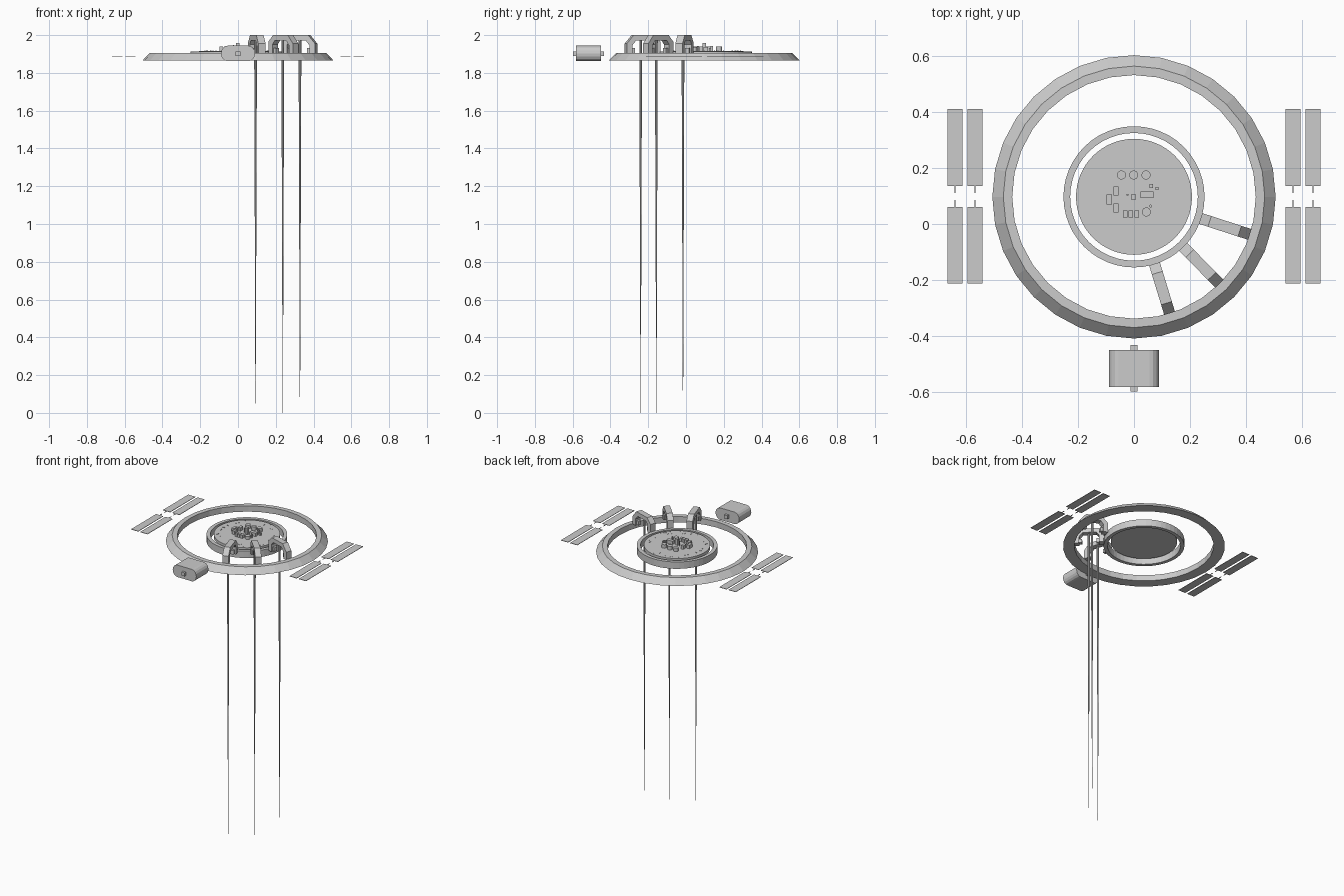
import bpy, bmesh, math, random
from mathutils import Matrix, Vector

if "Cube" in bpy.data.objects:
    bpy.data.objects.remove(bpy.data.objects["Cube"])

CY = 0.097  # y centre of the rings


def make(name, bm):
    bmesh.ops.recalc_face_normals(bm, faces=bm.faces)
    me = bpy.data.meshes.new(name)
    bm.to_mesh(me)
    bm.free()
    ob = bpy.data.objects.new(name, me)
    bpy.context.collection.objects.link(ob)
    return ob


def ring(name, profile, n, centre=(0, CY)):
    # revolve a closed (radius, z) profile
    bm = bmesh.new()
    loops = [[bm.verts.new((centre[0] + r * math.cos(2 * math.pi * i / n),
                            centre[1] + r * math.sin(2 * math.pi * i / n), z))
              for r, z in profile] for i in range(n)]
    m = len(profile)
    for i in range(n):
        a, b = loops[i], loops[(i + 1) % n]
        for j in range(m):
            k = (j + 1) % m
            bm.faces.new((a[j], b[j], b[k], a[k]))
    return make(name, bm)


def box(name, x0, x1, y0, y1, z0, z1):
    bm = bmesh.new()
    bmesh.ops.create_cube(bm, size=1)
    for v in bm.verts:
        v.co = Vector(((x0 + x1) / 2 + v.co.x * (x1 - x0),
                       (y0 + y1) / 2 + v.co.y * (y1 - y0),
                       (z0 + z1) / 2 + v.co.z * (z1 - z0)))
    return make(name, bm)


def cyl(name, x, y, z0, z1, r0, r1=None, n=24):
    bm = bmesh.new()
    bmesh.ops.create_cone(bm, cap_ends=True, segments=n, radius1=r0,
                          radius2=r0 if r1 is None else r1, depth=z1 - z0,
                          matrix=Matrix.Translation((x, y, (z0 + z1) / 2)))
    return make(name, bm)


def extrude(name, pts, width, matrix):
    # extrude a closed 2D (x, z) outline along y, centred on y = 0
    bm = bmesh.new()
    f = bm.faces.new([bm.verts.new((x, -width / 2, z)) for x, z in pts])
    out = bmesh.ops.extrude_face_region(bm, geom=[f])
    bmesh.ops.translate(bm, vec=(0, width, 0),
                        verts=[v for v in out["geom"] if isinstance(v, bmesh.types.BMVert)])
    bm.transform(matrix)
    return make(name, bm)


# Outer hull ring, inner ring and central deck
ring("outer_ring", [(0.506, 1.865), (0.467, 1.905), (0.435, 1.905), (0.435, 1.865)], 32)
ring("inner_ring", [(0.252, 1.865), (0.252, 1.912), (0.228, 1.912), (0.228, 1.865)], 48)
cyl("deck_disc", 0, CY, 1.893, 1.915, 0.207, n=64)

# Three arched arms bridging the rings, each with brackets
arch = [(0.25, 1.90), (0.25, 1.965), (0.284, 2.0), (0.397, 2.0), (0.435, 1.955), (0.435, 1.90),
        (0.405, 1.90), (0.405, 1.945), (0.383, 1.972), (0.298, 1.972), (0.28, 1.95), (0.28, 1.90)]
for i, deg in enumerate((-18, -45.5, -73)):
    m = Matrix.Translation((0, CY, 0)) @ Matrix.Rotation(math.radians(deg), 4, 'Z')
    extrude(f"arch_arm_{i}", arch, 0.04, m)
    for side, (a, b) in {"inner": (0.28, 0.297), "outer": (0.388, 0.405)}.items():
        extrude(f"arm_bracket_{side}_{i}", [(a, 1.905), (b, 1.905), (b, 1.932), (a, 1.932)], 0.022, m)

# Long tapered tethers hanging to the ground
for i, (x, y) in enumerate(((0.328, -0.016), (0.237, -0.157), (0.093, -0.24))):
    cyl(f"tether_{i}", x, y, 0, 1.975, 0.0008, 0.0075, n=8)

# Front capsule with rounded sides and end pins
cap = []
for cx, start in ((0.055, -90), (-0.055, 90)):
    for k in range(9):
        a = math.radians(start + k * 22.5)
        cap.append((cx + 0.035 * math.cos(a), 1.903 + 0.041 * math.sin(a)))
extrude("capsule_body", cap, 0.132, Matrix.Translation((0, -0.516, 0)))
for nm, y0, y1 in (("back", -0.452, -0.433), ("front", -0.598, -0.58)):
    box(f"capsule_pin_{nm}", -0.012, 0.012, y0, y1, 1.89, 1.914)

# Solar panels on both sides with connecting struts
for s, sn in ((-1, "left"), (1, "right")):
    for c, cx in enumerate((0.5685, 0.639)):
        for nm, y0, y1 in (("back", 0.135, 0.41), ("front", -0.212, 0.06)):
            box(f"solar_panel_{sn}_{nm}_{c}", s * cx - 0.027, s * cx + 0.027, y0, y1, 1.884, 1.887)
        for nm, y0, y1 in (("back", 0.111, 0.135), ("front", 0.06, 0.085)):
            box(f"panel_strut_{sn}_{nm}_{c}", s * cx - 0.002, s * cx + 0.002, y0, y1, 1.884, 1.887)

# Deck equipment: round tanks
T = 1.912
for i, (x, y, r, h) in enumerate(((-0.045, 0.175, 0.016, 0.027), (-0.001, 0.175, 0.016, 0.027),
                                  (0.043, 0.175, 0.016, 0.027), (0.044, 0.043, 0.016, 0.024),
                                  (0.059, 0.064, 0.005, 0.03))):
    cyl(f"deck_tank_{i}", x, y, T, T + h, r)

# Deck equipment: square blocks (x, y, half width, half depth, height)
for i, (x, y, w, d, h) in enumerate((
        (-0.032, 0.036, 0.008, 0.013, 0.024), (-0.011, 0.036, 0.008, 0.013, 0.024),
        (0.009, 0.036, 0.008, 0.013, 0.024), (-0.064, 0.118, 0.009, 0.016, 0.027),
        (-0.089, 0.088, 0.010, 0.018, 0.027), (-0.064, 0.057, 0.009, 0.016, 0.027),
        (-0.001, 0.097, 0.009, 0.009, 0.046), (-0.023, 0.104, 0.003, 0.003, 0.036),
        (0.046, 0.104, 0.023, 0.012, 0.026), (0.061, 0.136, 0.006, 0.007, 0.03),
        (0.082, 0.127, 0.005, 0.006, 0.02))):
    box(f"deck_block_{i}", x - w, x + w, y - d, y + d, T, T + h)

# Small rivets scattered round the deck edge
random.seed(4)
for i in range(36):
    a, r = random.uniform(0, 2 * math.pi), random.uniform(0.16, 0.2)
    cyl(f"deck_rivet_{i}", r * math.cos(a), CY + r * math.sin(a), T, 1.918, 0.0025, n=6)
